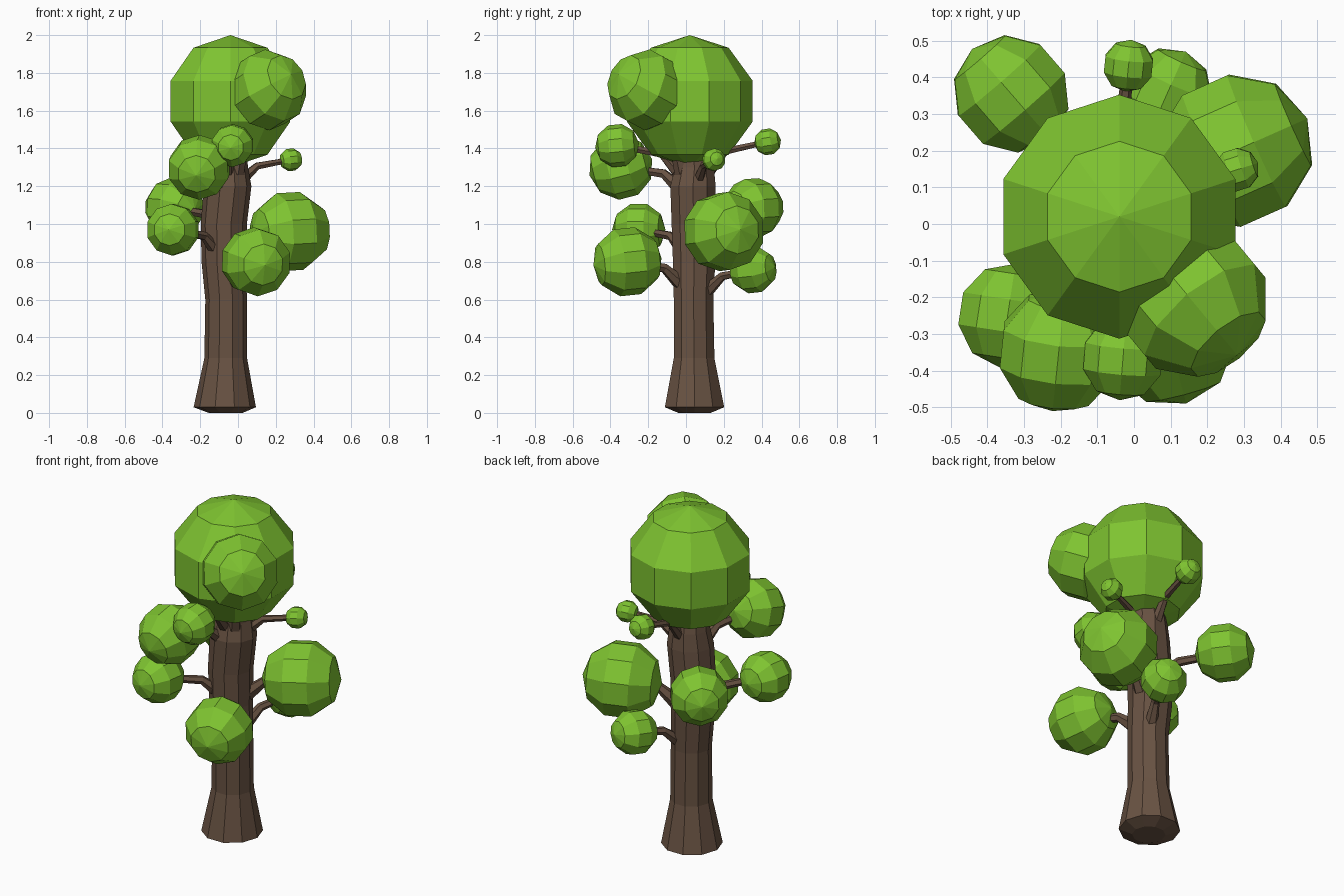
import bpy, bmesh, math
from mathutils import Vector, Matrix

if "Cube" in bpy.data.objects:
    bpy.data.objects.remove(bpy.data.objects["Cube"])


def material(name, rgb):
    m = bpy.data.materials.new(name)
    m.diffuse_color = (*rgb, 1)
    m.use_nodes = True
    m.node_tree.nodes["Principled BSDF"].inputs["Base Color"].default_value = m.diffuse_color
    return m


LEAF = material("leaf_green", (0.21, 0.55, 0.03))
BARK = material("bark_brown", (0.14, 0.085, 0.055))


def finish(bm, name, mat):
    bmesh.ops.recalc_face_normals(bm, faces=bm.faces)
    me = bpy.data.meshes.new(name)
    bm.to_mesh(me)
    bm.free()
    me.materials.append(mat)
    ob = bpy.data.objects.new(name, me)
    bpy.context.collection.objects.link(ob)


def ball(name, centre, radius, axis):
    bm = bmesh.new()
    turn = Vector(axis).to_track_quat('Z', 'Y').to_matrix().to_4x4()
    if axis == (0, 0, 1):
        turn = Matrix.Identity(4)
    bmesh.ops.create_uvsphere(bm, u_segments=10, v_segments=5, radius=radius,
                              matrix=Matrix.Translation(centre) @ turn)
    finish(bm, name, LEAF)


def tube(name, points, radii, sides, upright=False):
    """Loft rings of the given radii along a path."""
    bm = bmesh.new()
    pts = [Vector(p) for p in points]
    rings = []
    for i, (p, r) in enumerate(zip(pts, radii)):
        d = pts[min(i + 1, len(pts) - 1)] - pts[max(i - 1, 0)]
        u, v = Vector((1, 0, 0)), Vector((0, 1, 0))
        if not upright:
            u = d.cross(Vector((0, 0, 1))).normalized()
            v = d.cross(u).normalized()
        rings.append([bm.verts.new(p + r * (u * math.cos(a) + v * math.sin(a)))
                      for a in (math.tau * k / sides for k in range(sides))])
    for a, b in zip(rings, rings[1:]):
        for k in range(sides):
            n = (k + 1) % sides
            bm.faces.new((a[k], a[n], b[n], b[k]))
    bm.faces.new(rings[0])
    bm.faces.new(rings[-1])
    finish(bm, name, BARK)


# Trunk: x, y, z, radius of each ring
trunk = [(-.065, .045, 0, .09), (-.07, .045, .03, .165), (-.065, .043, .29, .113),
         (-.063, .04, .6, .11), (-.075, .043, .8, .118), (-.075, .04, 1.0, .122),
         (-.055, .037, 1.2, .126), (-.055, .045, 1.3, .108), (-.05, .03, 1.45, .09)]
tube("trunk", [t[:3] for t in trunk], [t[3] for t in trunk], 10, True)

# Main crown
ball("crown", (-.04, .02, 1.65), .35, (0, 0, 1))

# Side foliage: name, centre, radius, pole axis
clumps = [
    ("upper_right", (.155, -.205, 1.71), .215, (.58, -.7, .38)),
    ("large_right", (.275, .2, .96), .217, (.9, .4, .05)),
    ("low_front", (.095, -.31, .80), .187, (.25, -.95, -.1)),
    ("left_front", (-.345, -.25, .97), .143, (-.15, -.97, 0)),
    ("left_back", (-.335, .355, 1.085), .163, (-.65, .75, .05)),
    ("low_back", (.09, .355, .757), .127, (.4, .9, .1)),
    ("upper_front", (-.205, -.345, 1.30), .172, (-.1, -.96, -.25)),
    ("small_front", (-.03, -.365, 1.415), .117, (-.08, -.97, -.1)),
    ("tiny_right", (.28, .148, 1.34), .062, (.95, .3, .1)),
    ("tiny_back", (-.015, .432, 1.435), .072, (.1, .95, .15)),
]
for name, c, r, axis in clumps:
    ball(name + "_foliage", c, r, axis)
    # Bent branch from the trunk into the foliage
    end = Vector(c)
    root = Vector((-.06, .04, min(c[2] - .11, 1.27)))
    out = end - root
    out.z = 0
    start = root + out.normalized() * .08
    mid = root + out.normalized() * .17
    mid.z = root.z + (end.z - root.z) * .7
    k = .6 + r * 1.5
    tube(name + "_branch", [start, mid, end], [.045 * k, .03 * k, .022 * k], 6)
